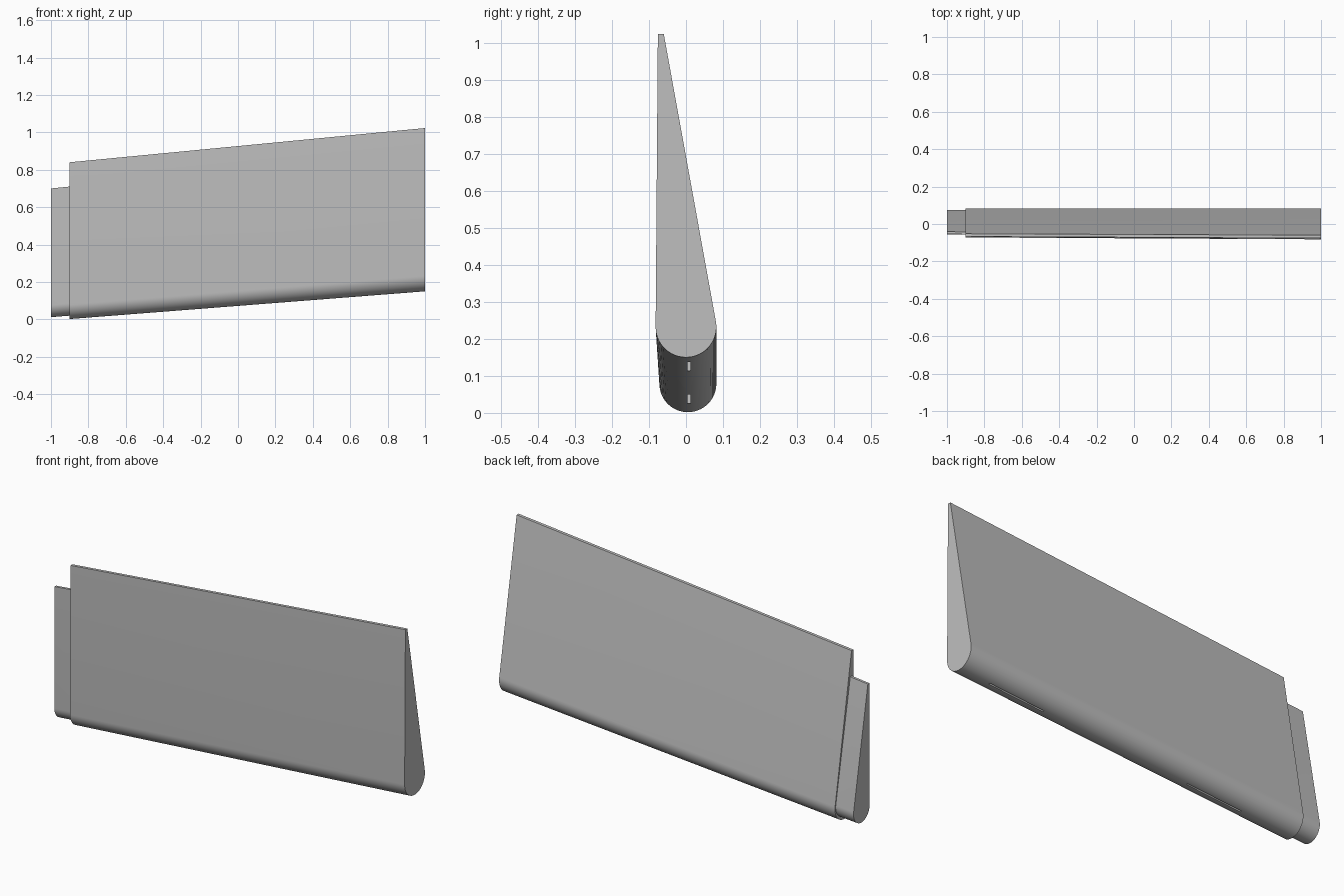
import bpy, bmesh, math
from mathutils import Vector

cube = bpy.data.objects.get("Cube")
if cube:
    bpy.data.objects.remove(cube, do_unlink=True)

grey = bpy.data.materials.new("light_grey")
grey.use_nodes = True
colour = (0.52, 0.52, 0.52, 1)
grey.diffuse_color = colour
grey.node_tree.nodes["Principled BSDF"].inputs["Base Color"].default_value = colour


def section(x, mid_y, radius, bottom, top, front, back, steps=28):
    """Rounded nose at the bottom tapering to a thin blunt edge on top."""
    pts = []
    for i in range(steps + 1):
        a = math.radians(180 + 190 * i / steps)
        pts.append(Vector((x, mid_y + radius * math.cos(a),
                           bottom + radius + radius * math.sin(a))))
    return pts + [Vector((x, back, top)), Vector((x, front, top))]


def loft(name, start, end):
    """Skin two matching sections and cap both ends."""
    bm = bmesh.new()
    a = [bm.verts.new(p) for p in start]
    b = [bm.verts.new(p) for p in end]
    for i in range(len(a)):
        j = (i + 1) % len(a)
        bm.faces.new((a[i], a[j], b[j], b[i]))
    bm.faces.new(a)
    bm.faces.new(b)
    bmesh.ops.recalc_face_normals(bm, faces=bm.faces)
    mesh = bpy.data.meshes.new(name)
    bm.to_mesh(mesh)
    bm.free()
    obj = bpy.data.objects.new(name, mesh)
    bpy.context.collection.objects.link(obj)
    mesh.materials.append(grey)
    return obj


# Main tapered panel and the smaller stub at its narrow end
panel = loft("main_panel",
             section(-0.9, 0.005, 0.077, 0.002, 0.84, -0.067, -0.052),
             section(1.0, 0.0, 0.082, 0.15, 1.023, -0.076, -0.06))
stub = loft("end_stub",
            section(-1.0, 0.01, 0.065, 0.012, 0.70, -0.054, -0.041),
            section(-0.9, 0.01, 0.066, 0.02, 0.71, -0.055, -0.042))

# Narrow hinge slots along the rounded lower edge
slope = (0.15 - 0.002) / 1.9
for n, x in enumerate((-0.45, 0.68)):
    z = 0.002 + slope * (x + 0.9)
    bpy.ops.mesh.primitive_cube_add(size=1, location=(x, 0.008, z),
                                    rotation=(0, -math.atan(slope), 0))
    cutter = bpy.context.object
    cutter.name = f"slot_cutter_{n + 1}"
    cutter.scale = (0.31, 0.008, 0.06)
    cutter.data.materials.append(grey)
    cutter.hide_render = True
    cut = panel.modifiers.new(f"slot_{n + 1}", 'BOOLEAN')
    cut.operation = 'DIFFERENCE'
    cut.solver = 'EXACT'
    cut.object = cutter
    bpy.ops.object.select_all(action='DESELECT')
    panel.select_set(True)
    bpy.context.view_layer.objects.active = panel
    bpy.ops.object.modifier_apply(modifier=cut.name)
    bpy.data.objects.remove(cutter, do_unlink=True)

# Smooth rounded nose, crisp edges elsewhere
for obj in (panel, stub):
    bpy.ops.object.select_all(action='DESELECT')
    obj.select_set(True)
    bpy.context.view_layer.objects.active = obj
    bpy.ops.object.shade_smooth_by_angle(angle=math.radians(30))
